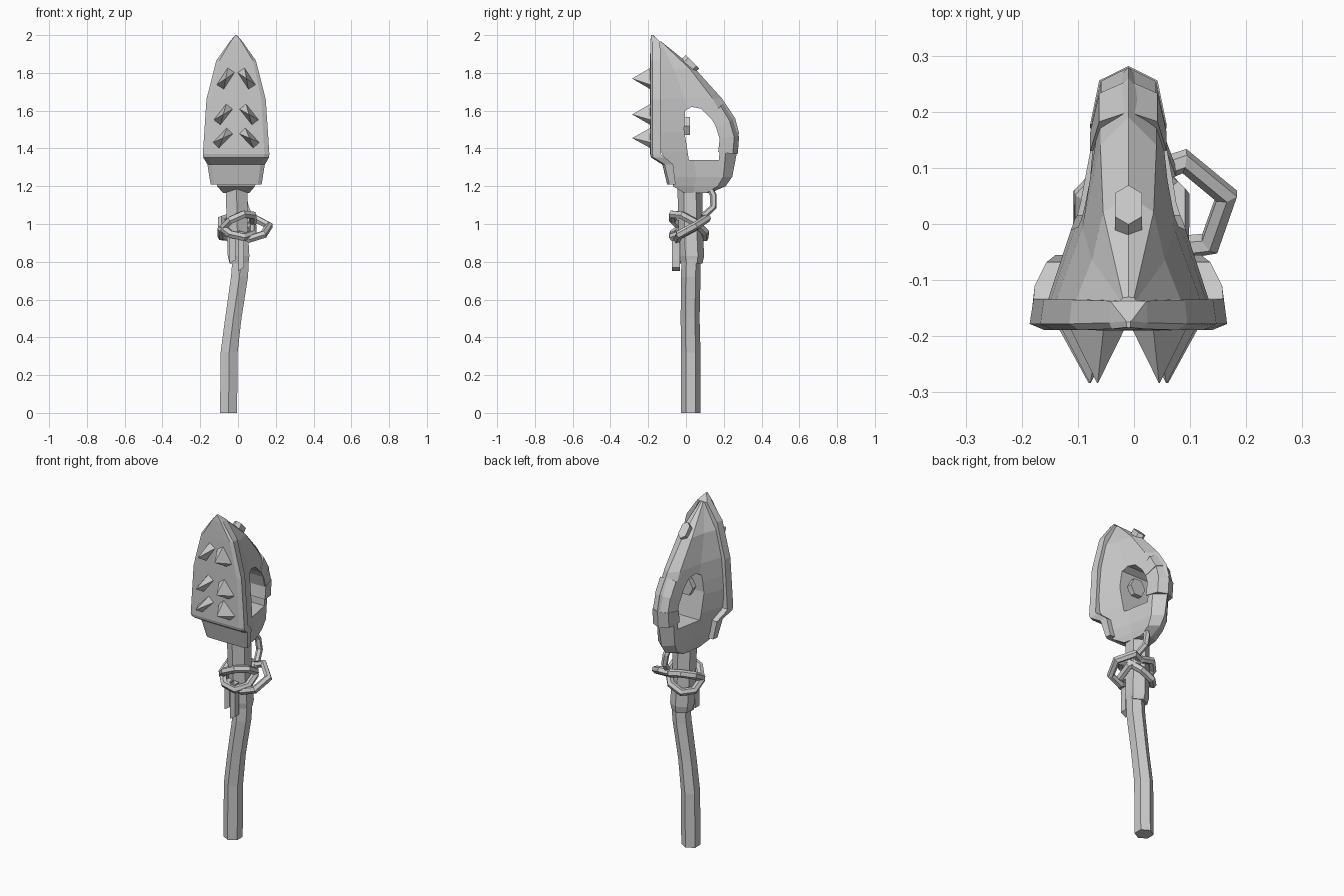
import bpy, bmesh
from math import sin, cos, pi, radians
from mathutils import Vector

cube = bpy.data.objects.get("Cube")
if cube:
    bpy.data.objects.remove(cube)

grey = bpy.data.materials.new("plain_grey")
grey.use_nodes = True
colour = (0.6, 0.6, 0.6, 1)
grey.diffuse_color = colour
grey.node_tree.nodes["Principled BSDF"].inputs["Base Color"].default_value = colour

MID = -0.01  # x of the head's symmetry plane


def add(name, mesh):
    ob = bpy.data.objects.new(name, mesh)
    bpy.context.scene.collection.objects.link(ob)
    mesh.materials.clear()
    mesh.materials.append(grey)
    return ob


def loft(name, rings):
    """Skin a list of equal-length point rings and cap both ends."""
    bm = bmesh.new()
    loops = [[bm.verts.new(p) for p in ring] for ring in rings]
    n = len(loops[0])
    for a, b in zip(loops, loops[1:]):
        for i in range(n):
            j = (i + 1) % n
            bm.faces.new((a[i], a[j], b[j], b[i]))
    bm.faces.new(loops[0])
    bm.faces.new(loops[-1])
    bmesh.ops.recalc_face_normals(bm, faces=bm.faces)
    mesh = bpy.data.meshes.new(name)
    bm.to_mesh(mesh)
    bm.free()
    return add(name, mesh)


def mirrored(half):
    """Half outline of (x, y) from the middle outwards -> full closed outline."""
    return half + [(-x, y) for x, y in reversed(half) if x > 0]


def evaluated(ob):
    dg = bpy.context.evaluated_depsgraph_get()
    return bpy.data.meshes.new_from_object(ob.evaluated_get(dg))


def hexagon(x, y, z, r):
    return [(x + r * cos(i * pi / 3 + pi / 6), y + r * sin(i * pi / 3 + pi / 6), z)
            for i in range(6)]


def rope(name, points, cyclic=False, radius=0.022):
    curve = bpy.data.curves.new(name, "CURVE")
    curve.dimensions = "3D"
    curve.bevel_depth = radius
    curve.bevel_resolution = 1
    curve.use_fill_caps = True
    spline = curve.splines.new("POLY")
    spline.points.add(len(points) - 1)
    for sp, p in zip(spline.points, points):
        sp.co = (*p, 1)
    spline.use_cyclic_u = cyclic
    ob = bpy.data.objects.new(name + "_path", curve)
    bpy.context.scene.collection.objects.link(ob)
    bpy.context.view_layer.update()
    mesh = evaluated(ob)
    bpy.data.objects.remove(ob)
    mesh.shade_flat()
    return add(name, mesh)


# Crooked handle and the thicker socket above it
loft("handle", [hexagon(*p) for p in (
    (-0.05, 0.025, 0, 0.052), (-0.047, 0.025, 0.32, 0.052),
    (-0.025, 0.022, 0.5, 0.05), (0.008, 0.025, 0.72, 0.052),
    (0.015, 0.028, 0.83, 0.05))])
loft("handle_socket", [hexagon(*p) for p in (
    (0.005, 0.03, 0.79, 0.057), (0.003, 0.03, 0.83, 0.066),
    (-0.005, 0.024, 1.0, 0.064), (-0.008, 0.02, 1.22, 0.066))])

# Head body: tapers from the plate to a ridge at the back
rings = []
for z, front, back, wf, wb in (
        (1.165, -0.01, 0.13, 0.07, 0.05), (1.20, -0.07, 0.21, 0.10, 0.05),
        (1.25, -0.07, 0.245, 0.11, 0.055), (1.38, -0.13, 0.27, 0.14, 0.055),
        (1.485, -0.14, 0.28, 0.145, 0.053), (1.56, -0.14, 0.26, 0.14, 0.05),
        (1.665, -0.14, 0.19, 0.13, 0.05), (1.82, -0.14, 0.05, 0.095, 0.045),
        (1.965, -0.14, -0.13, 0.02, 0.01)):
    depth = back - front
    half = [(0, back), (wb, back - 0.15 * depth),
            (wb + 0.4 * (wf - wb), front + 0.4 * depth), (wf, front)]
    rings.append([(MID + x, y, z) for x, y in mirrored(half)])
body = loft("head_body", rings)

# Grip opening cut sideways through the body
opening = [(-0.005, 1.6), (0.03, 1.62), (0.08, 1.61), (0.15, 1.54),
           (0.18, 1.445), (0.175, 1.34), (0.015, 1.34), (-0.01, 1.5)]
cutter = loft("grip_cutter", [[(x, y, z) for y, z in opening] for x in (-0.4, 0.4)])
cutter.hide_render = True
cut = body.modifiers.new("opening", "BOOLEAN")
cut.operation = "DIFFERENCE"
cut.solver = "EXACT"
cut.object = cutter
bpy.context.view_layer.update()
cut_mesh = evaluated(body)
body.modifiers.clear()
body.data = cut_mesh
cut_mesh.materials.clear()
cut_mesh.materials.append(grey)
bpy.data.objects.remove(cutter)

# Wrapped bands on the rear grip
grip = [(0.165, 1.605, 48), (0.21, 1.53, 28), (0.23, 1.46, 8), (0.222, 1.375, -6)]
for k, (start, end) in enumerate(zip(grip, grip[1:])):
    size = 0.052 - 0.003 * (k % 2)
    rings = []
    for y, z, angle in (start, end):
        a = radians(angle)
        half = [(0, size), (size, 0.5 * size), (size + 0.016, -size)]
        rings.append([(MID + x, y + u * cos(a), z + u * sin(a))
                      for x, u in mirrored(half)])
    loft(f"grip_band_{k + 1}", rings)

# Shield plate on the front, with a lip kicked back at the bottom
rings = []
for z, w, front, back in (
        (2.0, 0.004, -0.185, -0.175), (1.965, 0.034, -0.188, -0.137),
        (1.865, 0.105, -0.19, -0.135), (1.66, 0.157, -0.19, -0.135),
        (1.37, 0.176, -0.19, -0.133), (1.352, 0.174, -0.185, -0.11),
        (1.315, 0.152, -0.125, -0.068), (1.21, 0.135, -0.1, -0.055)):
    half = [(0, front), (w * 0.85, front + 0.001), (w, front + 0.012), (w * 0.96, back)]
    ring = [(x, y) for x, y in half] + [(-x, y) for x, y in reversed(half[1:])]
    rings.append([(MID + x, y, z) for x, y in ring])
loft("front_plate", rings)

# Three mirrored pairs of spikes
for row, (z, x, tilt) in enumerate(((1.77, 0.055, 33), (1.58, 0.068, 38), (1.455, 0.07, 44))):
    for side, label in ((1, "left"), (-1, "right")):
        a = radians(tilt)
        along = Vector((-side * sin(a), 0, cos(a)))
        across = Vector((side * cos(a), 0, sin(a)))
        base = Vector((MID + side * x, -0.18, z))
        tip = base + Vector((0, -0.103, 0))
        rings = [[c + s * (along * 0.058 * u + across * 0.024 * v)
                  for u, v in ((1, 1), (-1, 1), (-1, -1), (1, -1))]
                 for c, s in ((base, 1), (tip, 0.02))]
        loft(f"spike_{label}_{row + 1}", rings)

# Small stud on the sloping spine
t, n = Vector((0, 0.7, -0.71)), Vector((0, 0.71, 0.7))
outline = [(0, 0.05), (0.024, 0.03), (0.024, -0.03), (0, -0.05), (-0.024, -0.03), (-0.024, 0.03)]
centre = Vector((MID, 0.02, 1.845))
loft("spine_stud", [[centre + n * h + Vector((x, 0, 0)) + t * u for x, u in outline]
                    for h in (-0.02, 0.02)])

# Six-sided button inside the opening
loft("grip_button", [[(MID + 0.05 * cos(i * pi / 3), y, 1.52 + 0.055 * sin(i * pi / 3))
                      for i in range(6)] for y in (-0.03, 0.022)])

# Rope: two crossed coils, a side loop and a tail up to the head
for name, base_z, slope_x, slope_y in (("upper_coil", 0.99, 0.04, -0.05),
                                       ("lower_coil", 0.985, -0.02, 0.05)):
    points = []
    for i in range(8):
        c, s = cos(i * pi / 4 + pi / 8), sin(i * pi / 4 + pi / 8)
        points.append((-0.005 + 0.09 * c, 0.015 + 0.092 * s, base_z + slope_x * c + slope_y * s))
    rope(name, points, cyclic=True)
rope("rope_loop", [(0.03, 0.09, 1.02), (0.09, 0.112, 1.03), (0.165, 0.05, 0.99),
                   (0.135, -0.035, 0.945), (0.06, -0.045, 0.92), (0, -0.05, 0.95)])
rope("rope_tail", [(0.02, 0.12, 1.2), (0.03, 0.145, 1.15), (0.04, 0.145, 1.09),
                   (0.06, 0.09, 1.04)], radius=0.018)

# Loose strap ends hanging in front of the socket
for name, x, y, low in (("long_strap", 0.015, -0.053, 0.75), ("short_strap", -0.03, -0.04, 0.79)):
    loft(name, [[(x + sx * 0.016, y + sy * 0.02, z + sx * 0.01 * (z < 0.9))
                 for sx, sy in ((1, 1), (-1, 1), (-1, -1), (1, -1))]
                for z in (low + 0.01, 0.96)])
